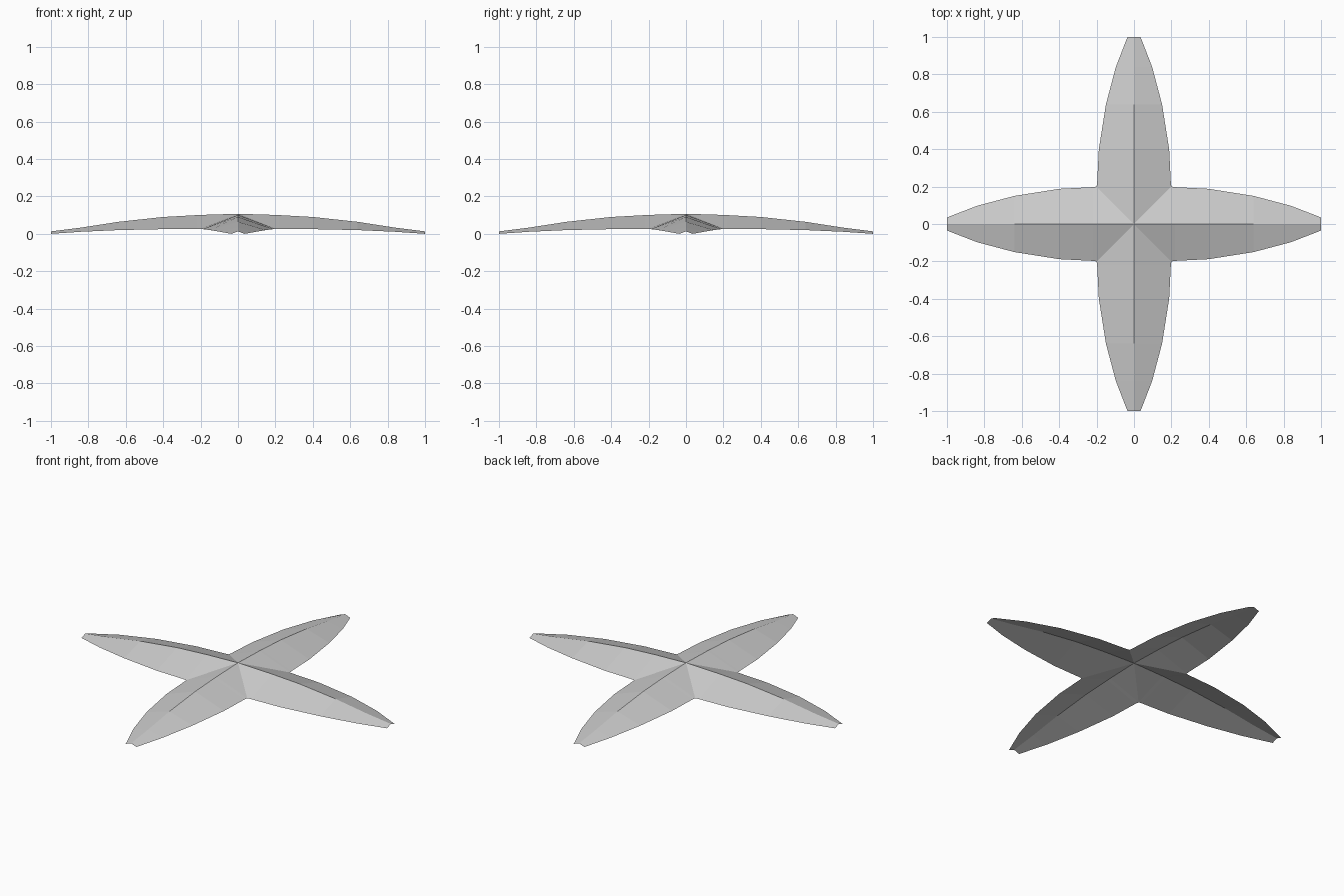
import bpy, bmesh
from math import pi
from mathutils import Matrix

cube = bpy.data.objects.get("Cube")
if cube:
    bpy.data.objects.remove(cube, do_unlink=True)

# Single pale grey material
grey = bpy.data.materials.new("pale grey")
grey.use_nodes = True
colour = (0.6, 0.6, 0.6, 1)
grey.diffuse_color = colour
grey.node_tree.nodes["Principled BSDF"].inputs["Base Color"].default_value = colour

# Stations along one arm: distance, half width, eave height, ridge height
APEX = 0.107
STATIONS = [
    (0.20, 0.20, 0.027, 0.101),
    (0.22, 0.197, 0.027, 0.100),
    (0.40, 0.188, 0.025, 0.090),
    (0.64, 0.15, 0.020, 0.064),
    (0.84, 0.097, 0.011, 0.033),
    (1.00, 0.035, 0.0, 0.013),
]


def add_arm(bm, angle):
    """Folded, tapering arm: a ridge with a sloping strip on each side."""
    turn = Matrix.Rotation(angle, 3, "Z")

    def vert(x, y, z):
        return bm.verts.new(turn @ Vector3(x, y, z))

    apex = vert(0, 0, APEX)
    ridge = [vert(r, 0, top) for r, w, low, top in STATIONS]
    for side in (1, -1):
        eave = [vert(r, side * w, low) for r, w, low, top in STATIONS]
        faces = [(apex, eave[0], ridge[0])]
        for i in range(len(STATIONS) - 1):
            faces.append((ridge[i], eave[i], eave[i + 1], ridge[i + 1]))
        for f in faces:
            bm.faces.new(f if side < 0 else f[::-1])


def Vector3(x, y, z):
    return Matrix.Translation((x, y, z)).to_translation()


# Four arms welded along their diagonal valleys into one open shell
bm = bmesh.new()
for quarter in range(4):
    add_arm(bm, quarter * pi / 2)
bmesh.ops.remove_doubles(bm, verts=bm.verts, dist=0.001)
mesh = bpy.data.meshes.new("star_canopy")
bm.to_mesh(mesh)
bm.free()
mesh.materials.append(grey)
canopy = bpy.data.objects.new("star_canopy", mesh)
bpy.context.collection.objects.link(canopy)
